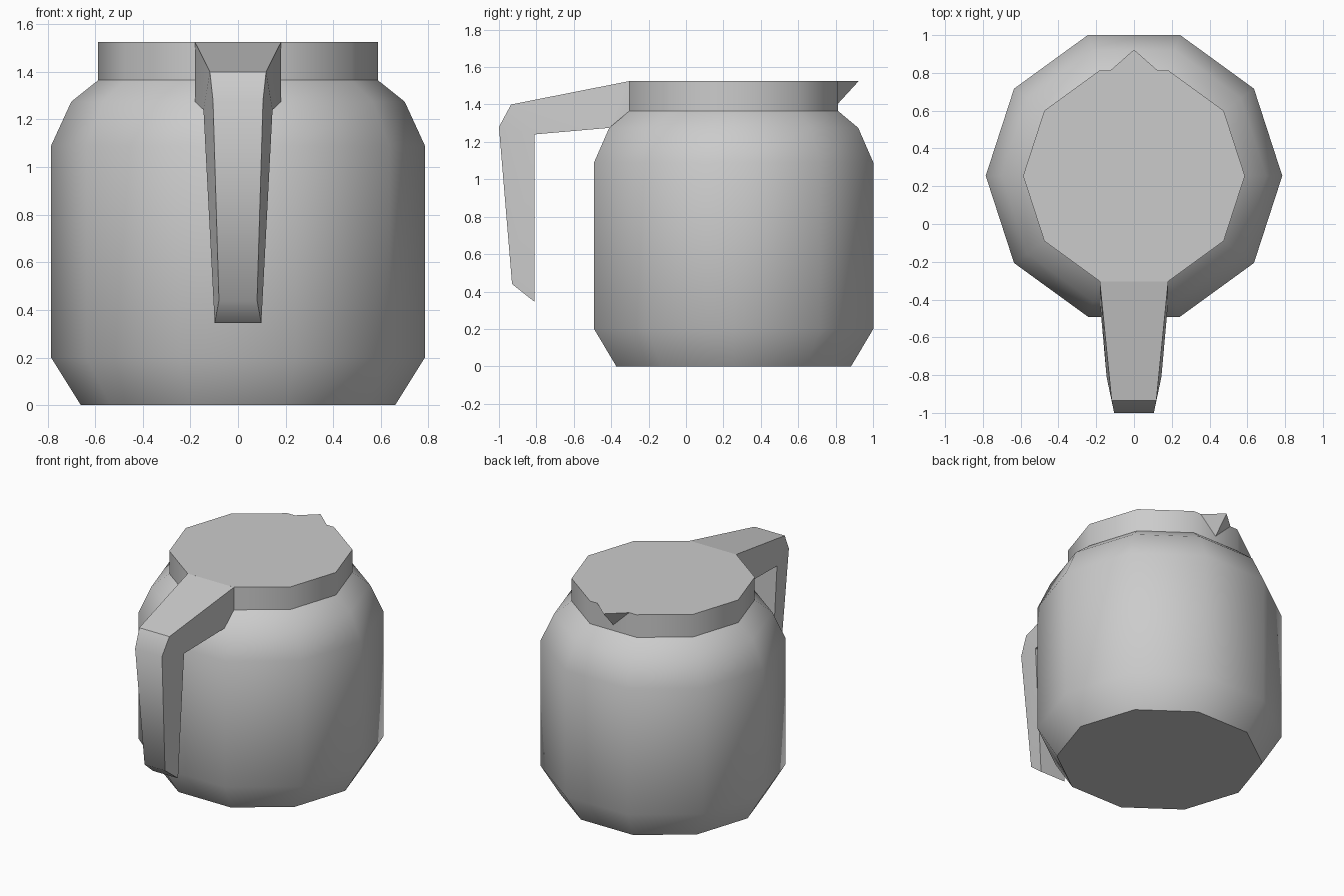
import bpy
import bmesh
import math

if "Cube" in bpy.data.objects:
    bpy.data.objects.remove(bpy.data.objects["Cube"], do_unlink=True)

SIDES = 10
AXIS_Y = 0.255

grey = bpy.data.materials.new("light grey")
grey.use_nodes = True
grey.diffuse_color = (0.6, 0.6, 0.6, 1)
grey.node_tree.nodes["Principled BSDF"].inputs["Base Color"].default_value = (0.6, 0.6, 0.6, 1)


def finish(name, bm):
    mesh = bpy.data.meshes.new(name)
    bm.to_mesh(mesh)
    bm.free()
    mesh.materials.append(grey)
    obj = bpy.data.objects.new(name, mesh)
    bpy.context.collection.objects.link(obj)
    bpy.ops.object.select_all(action="DESELECT")
    obj.select_set(True)
    bpy.context.view_layer.objects.active = obj
    bpy.ops.object.shade_smooth_by_angle(angle=math.radians(48.5))
    return obj


def lathe(name, profile, cap_bottom=False, cap_top=False):
    """Ten-sided shell from (radius, height) pairs, bottom to top."""
    bm = bmesh.new()
    rings = []
    for r, z in profile:
        angles = [math.tau * i / SIDES for i in range(SIDES)]
        rings.append([bm.verts.new((r * math.cos(a), AXIS_Y + r * math.sin(a), z))
                      for a in angles])
    for low, high in zip(rings, rings[1:]):
        for i in range(SIDES):
            j = (i + 1) % SIDES
            bm.faces.new((low[i], low[j], high[j], high[i]))
    if cap_bottom:
        bm.faces.new(rings[0][::-1])
    if cap_top:
        bm.faces.new(rings[-1])
    return finish(name, bm)


# Pot body and flat lid
lathe("pot_body", [(0.66, 0), (0.785, 0.2), (0.785, 1.09), (0.7, 1.275), (0.587, 1.365)],
      cap_bottom=True)
lathe("lid", [(0.587, 1.365), (0.587, 1.525)], cap_top=True)

# Handle: side outline as (half width, y, z), mirrored across x
outline = {
    "root_top": (0.181, -0.303, 1.525),
    "knee_top": (0.118, -0.935, 1.40),
    "knee_front": (0.105, -1.0, 1.28),
    "end_front": (0.08, -0.93, 0.44),
    "end_back": (0.098, -0.81, 0.345),
    "knee_inner": (0.145, -0.81, 1.24),
    "root_low": (0.181, -0.41, 1.275),
    "root_mid": (0.181, -0.303, 1.365),
}
side_faces = [
    ("root_top", "knee_top", "knee_inner", "root_low"),
    ("root_top", "root_low", "root_mid"),
    ("knee_top", "knee_front", "knee_inner"),
    ("knee_front", "end_front", "end_back", "knee_inner"),
]
bm = bmesh.new()
left = {k: bm.verts.new((w, y, z)) for k, (w, y, z) in outline.items()}
right = {k: bm.verts.new((-w, y, z)) for k, (w, y, z) in outline.items()}
for names in side_faces:
    bm.faces.new([right[n] for n in names])
    bm.faces.new([left[n] for n in reversed(names)])
loop = list(outline)
for a, b in zip(loop, loop[1:] + loop[:1]):
    bm.faces.new((left[a], left[b], right[b], right[a]))
bmesh.ops.recalc_face_normals(bm, faces=bm.faces)
finish("handle", bm)

# Small pointed spout under the lid's back edge
bm = bmesh.new()
rim_y = 0.813
corners = [(-0.125, rim_y, 1.525), (0.125, rim_y, 1.525), (0, 0.923, 1.525), (0, rim_y, 1.405)]
a, b, tip, low = [bm.verts.new(c) for c in corners]
for face in ((a, b, tip), (a, tip, low), (tip, b, low), (a, low, b)):
    bm.faces.new(face)
bmesh.ops.recalc_face_normals(bm, faces=bm.faces)
finish("spout", bm)
